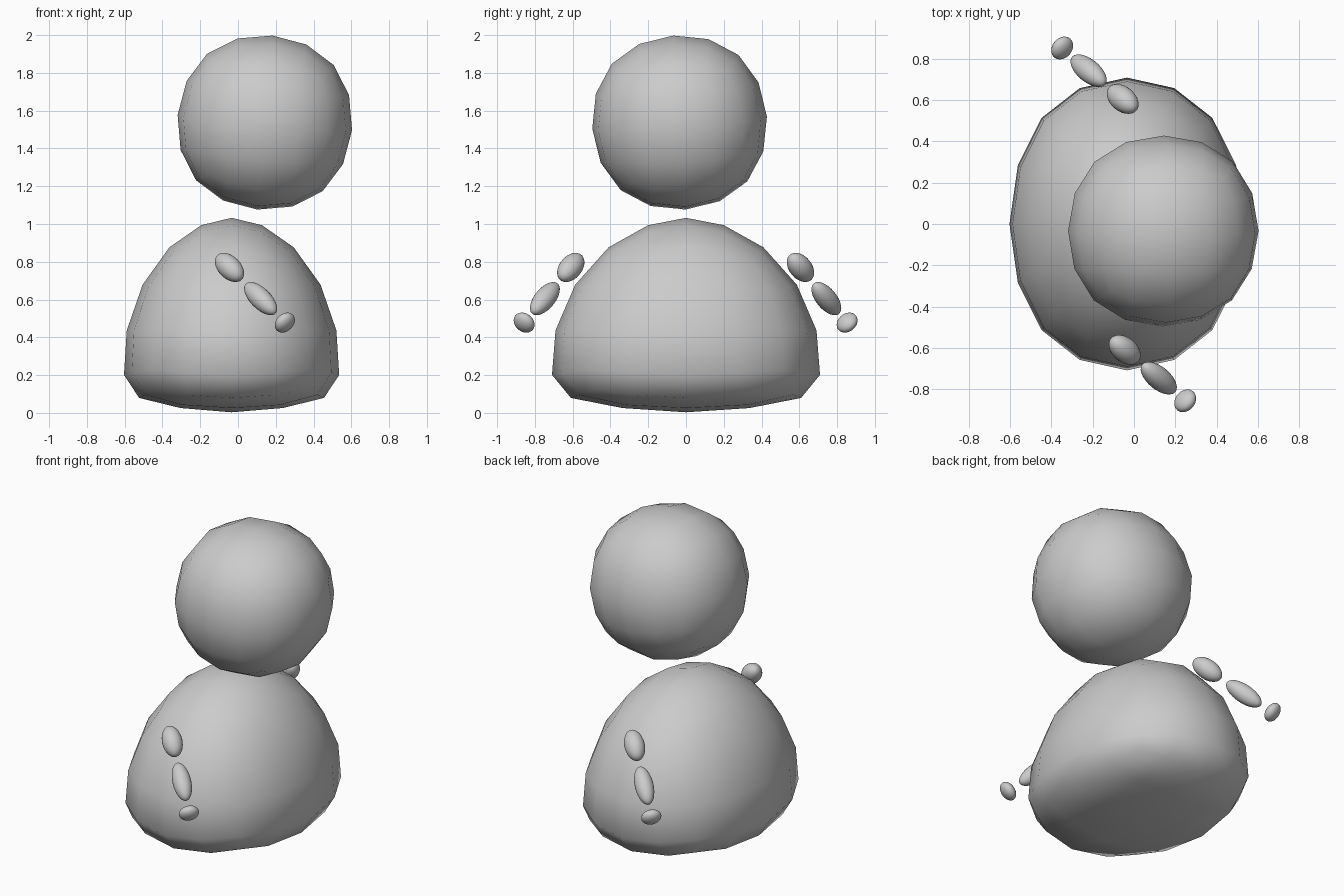
import bpy, math
from mathutils import Vector, Matrix

if "Cube" in bpy.data.objects:
    bpy.data.objects.remove(bpy.data.objects["Cube"])


def smooth(obj):
    for p in obj.data.polygons:
        p.use_smooth = True


def rounded_cube(name, half, loc=(0, 0, 0), rot=(0, 0, 0)):
    # cube rounded by two levels of subdivision
    bpy.ops.mesh.primitive_cube_add(size=2 * half, location=loc, rotation=rot)
    obj = bpy.context.object
    obj.name = name
    mod = obj.modifiers.new("round", 'SUBSURF')
    mod.levels = mod.render_levels = 2
    bpy.ops.object.modifier_apply(modifier=mod.name)
    smooth(obj)
    return obj


# head: slightly tilted ball
rounded_cube("head", 0.552, (0.142, -0.034, 1.537),
             (math.radians(4), math.radians(5), 0))

# body: rounded cube reshaped into a flat-bottomed dome
# (source height, target height, width factor)
rows = [(-0.84, 0.003, 1.0), (-0.787, 0.024, 1.01), (-0.61, 0.079, 1.0),
        (-0.335, 0.20, 0.908), (0, 0.437, 0.85), (0.335, 0.68, 0.75),
        (0.61, 0.877, 0.672), (0.787, 0.997, 0.6), (0.84, 1.033, 0.57)]
rows[4] = (0, 0.437, 0.823)


def remap(z):
    z = max(rows[0][0], min(rows[-1][0], z))
    for a, b in zip(rows, rows[1:]):
        if z <= b[0]:
            t = (z - a[0]) / (b[0] - a[0])
            return a[1] + t * (b[1] - a[1]), a[2] + t * (b[2] - a[2])


body = rounded_cube("body", 1.0)
for v in body.data.vertices:
    z, k = remap(v.co.z)
    v.co = (v.co.x * k * 0.803 - 0.034, v.co.y * k, z)
body.data.update()

# arms: three floating beads each, the second arm turned half round
direction = Vector((0.295, -0.245, -0.295)).normalized()
beads = [("upper_arm", (-0.045, -0.61, 0.77), 0.06, 0.10),
         ("forearm", (0.12, -0.747, 0.605), 0.055, 0.125),
         ("hand", (0.248, -0.857, 0.478), 0.06, 0.039)]
pivot = Vector((-0.05, -0.002, 0))
for side, angle in (("front", 0), ("back", math.pi)):
    turn = Matrix.Rotation(angle, 4, 'Z')
    for part, centre, radius, length in beads:
        loc = turn @ (Vector(centre) - pivot) + pivot
        axis = turn @ direction
        bpy.ops.mesh.primitive_uv_sphere_add(segments=24, ring_count=16, radius=1)
        obj = bpy.context.object
        obj.name = f"{side}_{part}"
        obj.location = loc
        obj.rotation_euler = axis.to_track_quat('Z', 'Y').to_euler()
        obj.scale = (radius, radius, length)
        smooth(obj)
